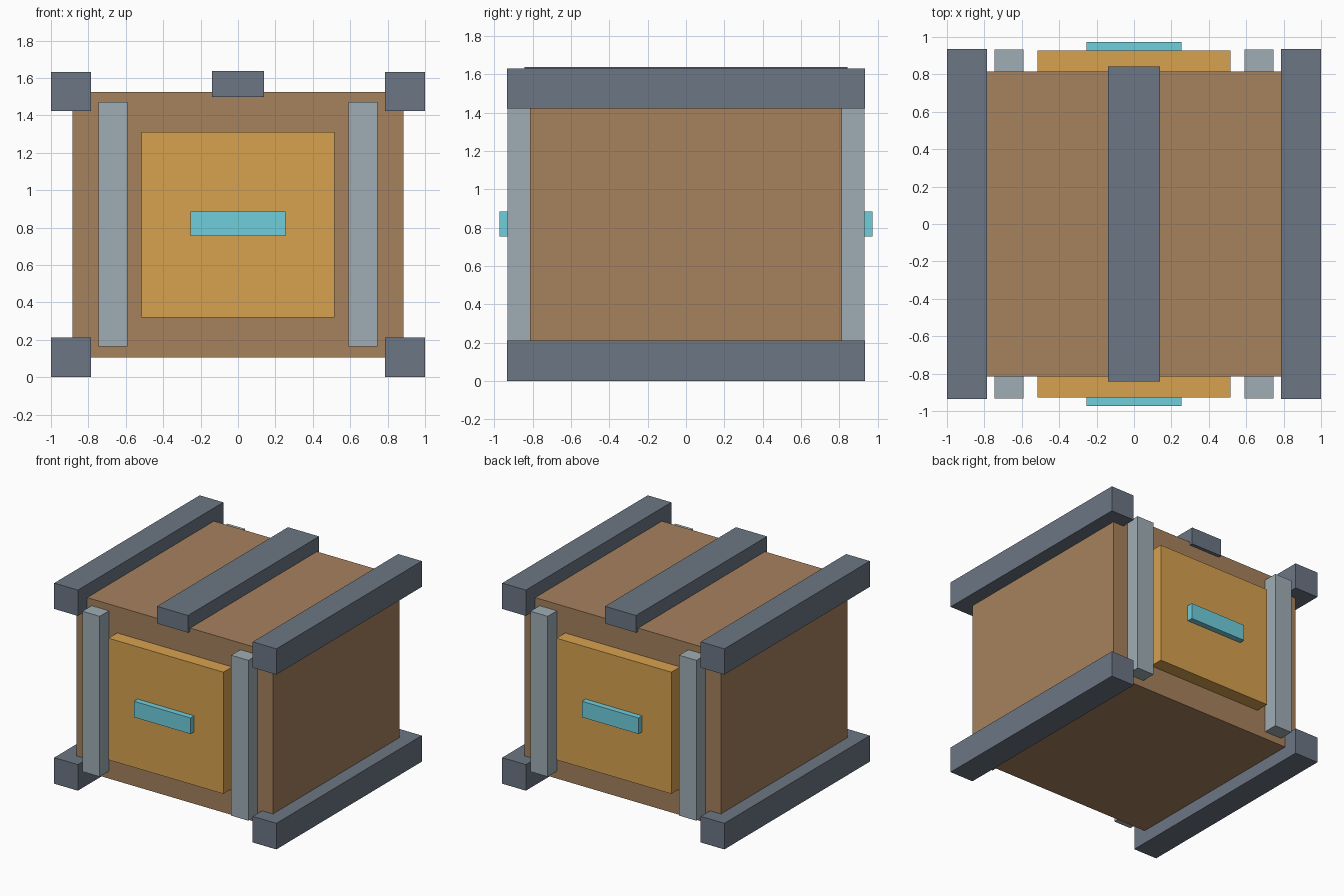
import bpy
import bmesh
from mathutils import Matrix, Vector

if "Cube" in bpy.data.objects:
    bpy.data.objects.remove(bpy.data.objects["Cube"])


def material(name, rgb):
    m = bpy.data.materials.new(name)
    m.diffuse_color = (*rgb, 1.0)
    m.use_nodes = True
    m.node_tree.nodes["Principled BSDF"].inputs["Base Color"].default_value = m.diffuse_color
    return m


wood = material("brown_wood", (0.38, 0.22, 0.11))
amber = material("amber_panel", (0.68, 0.36, 0.08))
steel = material("dark_steel", (0.15, 0.18, 0.23))
pale = material("pale_steel", (0.35, 0.42, 0.46))
cyan = material("cyan_light", (0.16, 0.62, 0.72))


def box(name, x, y, z, mat):
    """Box from (min, max) ranges on each axis."""
    lo, hi = zip(x, y, z)
    lo, hi = Vector(lo), Vector(hi)
    bm = bmesh.new()
    bmesh.ops.create_cube(bm, size=1, matrix=Matrix.Diagonal((*(hi - lo), 1)))
    mesh = bpy.data.meshes.new(name)
    bm.to_mesh(mesh)
    bm.free()
    mesh.materials.append(mat)
    obj = bpy.data.objects.new(name, mesh)
    obj.location = (lo + hi) / 2
    bpy.context.collection.objects.link(obj)
    return obj


def span(side, a, b):
    """Range a..b placed on the positive or negative side."""
    return tuple(sorted((side * a, side * b)))


# Crate body and top slat
box("crate_body", (-0.885, 0.885), (-0.815, 0.815), (0.105, 1.525), wood)
box("top_slat", (-0.14, 0.14), (-0.842, 0.842), (1.498, 1.638), steel)

# Long edge beams
for sx, side in ((-1, "left"), (1, "right")):
    for level, z in (("bottom", (0.0, 0.212)), ("top", (1.422, 1.632))):
        box(f"{level}_{side}_beam", span(sx, 0.787, 1.0), (-0.935, 0.935), z, steel)

# Front and back: panel, handle and upright strips
for sy, face in ((-1, "front"), (1, "back")):
    box(f"{face}_panel", (-0.517, 0.517), span(sy, 0.79, 0.927), (0.32, 1.31), amber)
    box(f"{face}_handle", (-0.255, 0.255), span(sy, 0.90, 0.974), (0.755, 0.885), cyan)
    for sx, side in ((-1, "left"), (1, "right")):
        box(f"{face}_{side}_strip", span(sx, 0.592, 0.747), span(sy, 0.78, 0.933),
            (0.165, 1.47), pale)
